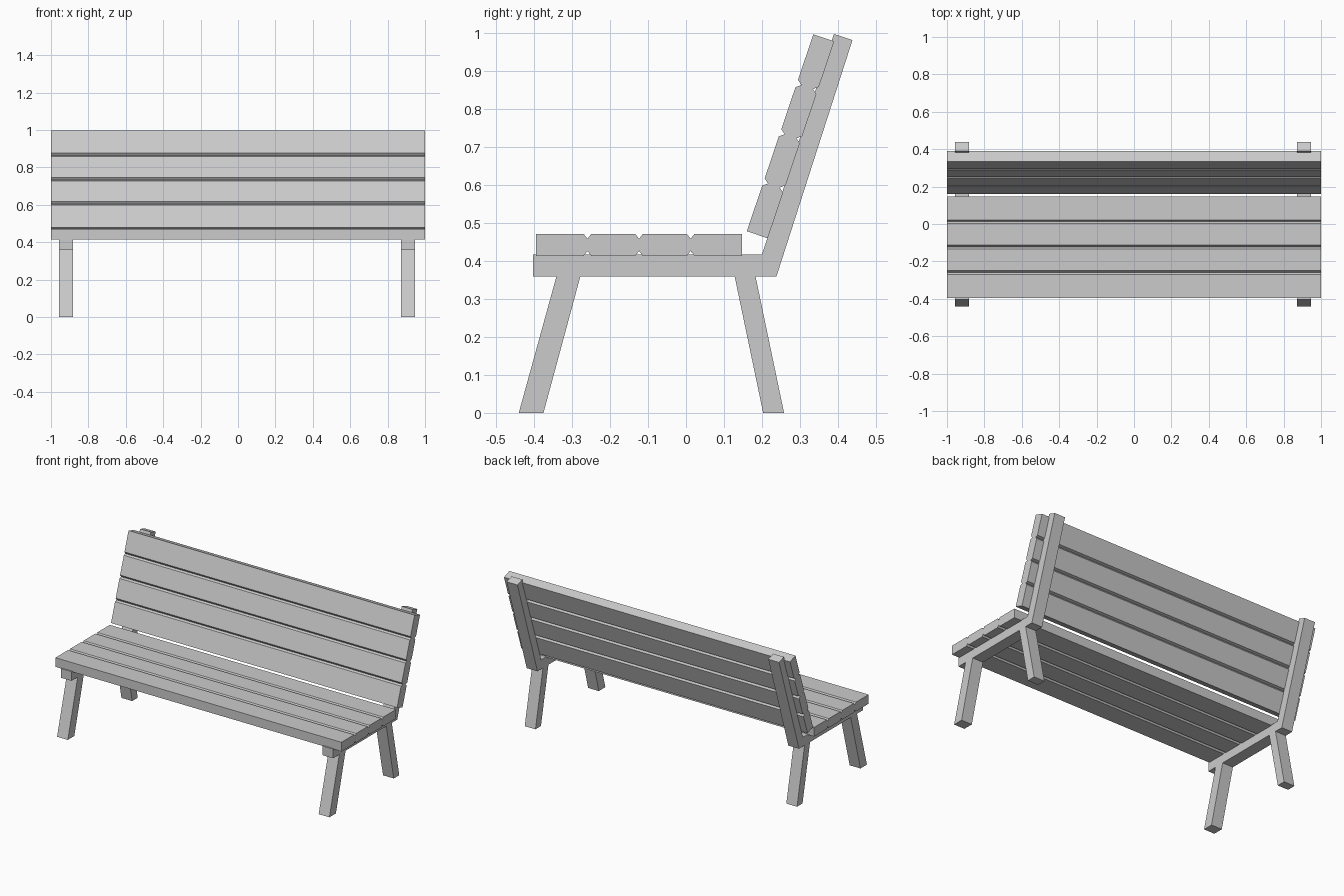
import bpy, bmesh
from mathutils import Vector

if "Cube" in bpy.data.objects:
    bpy.data.objects.remove(bpy.data.objects["Cube"])


def extrude_profile(name, points, x0, x1):
    """Extrude a closed (y, z) outline from x0 to x1."""
    bm = bmesh.new()
    face = bm.faces.new([bm.verts.new((x0, y, z)) for y, z in points])
    geom = bmesh.ops.extrude_face_region(bm, geom=[face])["geom"]
    moved = [g for g in geom if isinstance(g, bmesh.types.BMVert)]
    bmesh.ops.translate(bm, verts=moved, vec=(x1 - x0, 0, 0))
    bmesh.ops.recalc_face_normals(bm, faces=bm.faces)
    mesh = bpy.data.meshes.new(name)
    bm.to_mesh(mesh)
    bm.free()
    obj = bpy.data.objects.new(name, mesh)
    bpy.context.collection.objects.link(obj)
    return obj


def slat_row(name, start, end, thickness, count=4, cu=0.010, cv=0.013):
    """Row of boards from start to end in (y, z), chamfered where they meet."""
    start, end = Vector(start), Vector(end)
    u = (end - start).normalized()
    v = Vector((u.y, -u.x))          # thickness direction
    width = (end - start).length / count
    for i in range(count):
        a, b, t = i * width, (i + 1) * width, thickness
        low = [(a, 0), (a, t)] if i == 0 else [
            (a + cu, 0), (a, cv), (a, t - cv), (a + cu, t)]
        high = [(b, t), (b, 0)] if i == count - 1 else [
            (b - cu, t), (b, t - cv), (b, cv), (b - cu, 0)]
        pts = [start + u * p + v * q for p, q in low + high]
        extrude_profile(f"{name}_{i + 1}", pts, -1.0, 1.0)


# Side frames: rail, splayed legs and leaning back post in one outline
frame = [
    (-0.403, 0.359), (-0.341, 0.359), (-0.440, 0.0), (-0.375, 0.0),
    (-0.278, 0.359), (0.128, 0.359), (0.203, 0.0), (0.258, 0.0),
    (0.183, 0.359), (0.238, 0.359), (0.438, 0.981), (0.389, 0.997),
    (0.200, 0.417), (-0.403, 0.417),
]
for side, x in (("left", -0.957), ("right", 0.872)):
    extrude_profile(f"{side}_frame", frame, x, x + 0.075)

# Seat boards
slat_row("seat_slat", (-0.395, 0.471), (0.148, 0.471), 0.058)

# Backrest boards
slat_row("back_slat", (0.160, 0.478), (0.335, 0.996), 0.058)
